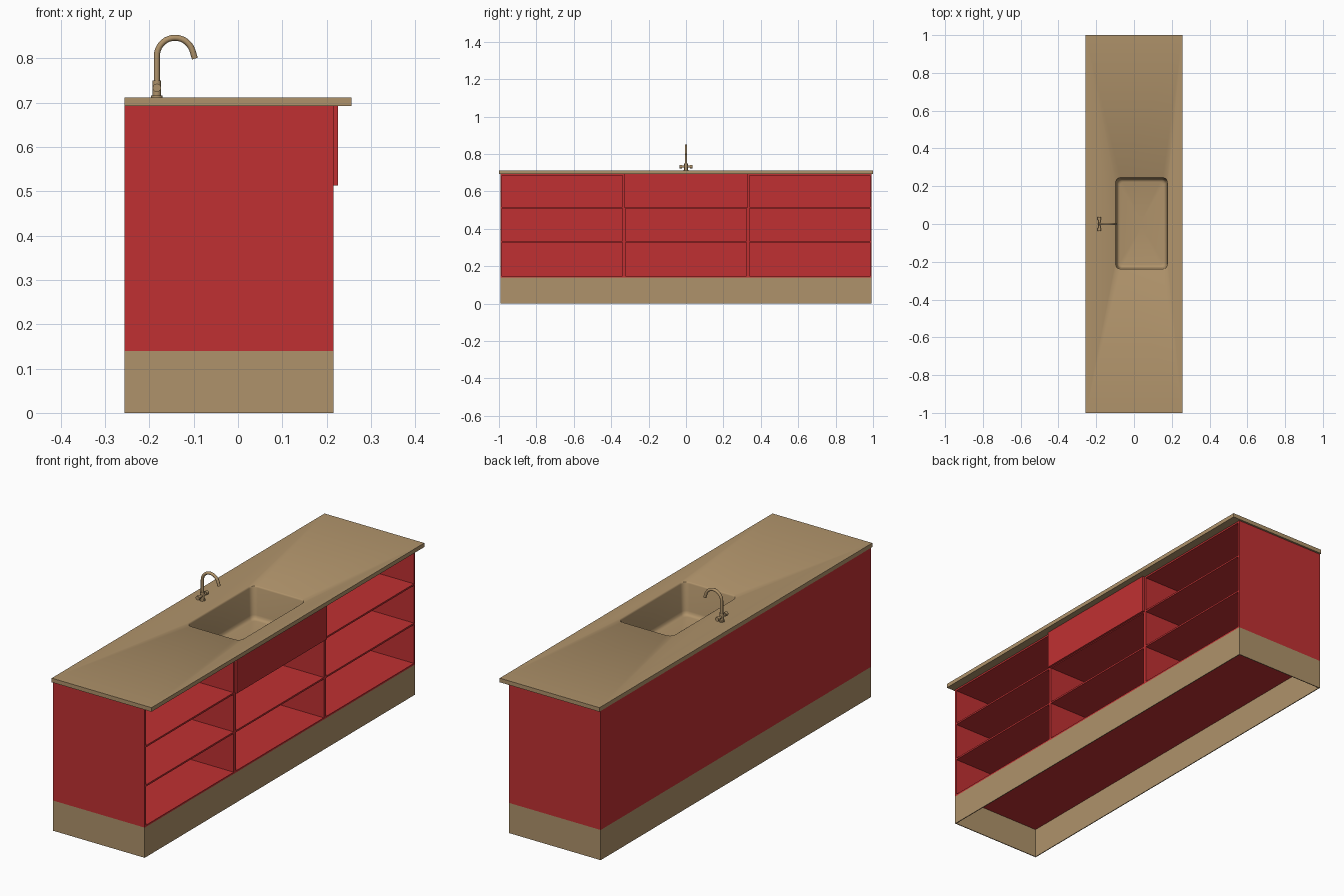
import bpy, bmesh, math
from mathutils import Matrix, Vector

if "Cube" in bpy.data.objects:
    bpy.data.objects.remove(bpy.data.objects["Cube"])


def material(name, rgb):
    m = bpy.data.materials.new(name)
    m.diffuse_color = (*rgb, 1)
    m.use_nodes = True
    m.node_tree.nodes["Principled BSDF"].inputs["Base Color"].default_value = m.diffuse_color
    return m


RED = material("cabinet red", (0.53, 0.03, 0.032))
TAN = material("warm tan", (0.43, 0.29, 0.145))


def finish(bm, name, mat, smooth=False):
    me = bpy.data.meshes.new(name)
    bmesh.ops.recalc_face_normals(bm, faces=bm.faces[:])
    bm.to_mesh(me)
    bm.free()
    ob = bpy.data.objects.new(name, me)
    bpy.context.collection.objects.link(ob)
    me.materials.append(mat)
    if smooth:
        bpy.ops.object.select_all(action='DESELECT')
        ob.select_set(True)
        bpy.context.view_layer.objects.active = ob
        bpy.ops.object.shade_smooth_by_angle(angle=math.radians(35))
    return ob


def box(name, mat, x, y, z):
    bm = bmesh.new()
    size = Matrix.Diagonal((x[1] - x[0], y[1] - y[0], z[1] - z[0], 1))
    mid = Matrix.Translation((sum(x) / 2, sum(y) / 2, sum(z) / 2))
    bmesh.ops.create_cube(bm, size=1, matrix=mid @ size)
    return finish(bm, name, mat)


def rod(name, a, b, r, sides=16):
    a, b = Vector(a), Vector(b)
    d = b - a
    bm = bmesh.new()
    rot = d.to_track_quat('Z', 'Y').to_matrix().to_4x4()
    bmesh.ops.create_cone(bm, cap_ends=True, segments=sides, radius1=r, radius2=r,
                          depth=d.length, matrix=Matrix.Translation((a + b) / 2) @ rot)
    return finish(bm, name, TAN, True)


XB, XF, W = -0.256, 0.215, 0.991      # cabinet back, front, half length
Z0, Z1, ZT = 0.14, 0.692, 0.711       # plinth top, cabinet top, counter top
T = 0.008                             # board thickness

# hollow plinth
for name, x in (("plinth_back", (XB, XB + 0.004)), ("plinth_front", (XF - 0.004, XF))):
    box(name, TAN, x, (-W, W), (0, Z0))
for s in (-1, 1):
    box("plinth_side", TAN, (XB, XF), tuple(sorted((s * W, s * (W - 0.004)))), (0, Z0))

# three open cabinet units
unit = 2 * W / 3
for i in range(3):
    a = -W + i * unit
    b = a + unit
    box("unit_back", RED, (XB, XB + T), (a, b), (Z0, Z1))
    for y in ((a, a + T), (b - T, b)):
        box("unit_side", RED, (XB, XF), y, (Z0, Z1))
    for z in (Z0, 0.327, 0.509):
        box("unit_shelf", RED, (XB + T, XF), (a + T, b - T), (z, z + T))
    if i != 1:
        box("unit_top", RED, (XB + T, XF), (a + T, b - T), (Z1 - T, Z1))

# front panel in front of the sink
box("sink_front_panel", RED, (XF, XF + 0.011), (-unit / 2, unit / 2), (0.513, Z1))


# countertop with moulded basin
def ring(bm, pts, z):
    vs = [bm.verts.new((x, y, z)) for x, y in pts]
    es = [bm.edges.new((vs[i], vs[(i + 1) % len(vs)])) for i in range(len(vs))]
    return vs, es


def rounded(inset, n=6):
    cx, cy, hx, hy, r = 0.04, 0.003, 0.141 - inset, 0.246 - inset, 0.028 - inset * 0.4
    pts = []
    for k, (sx, sy) in enumerate(((1, 1), (-1, 1), (-1, -1), (1, -1))):
        for j in range(n):
            t = math.pi / 2 * (k + j / (n - 1))
            pts.append((cx + sx * (hx - r) + r * math.cos(t), cy + sy * (hy - r) + r * math.sin(t)))
    return pts


def skin(bm, p, q):
    for i in range(len(p)):
        j = (i + 1) % len(p)
        bm.faces.new((p[i], p[j], q[j], q[i]))


bm = bmesh.new()
outer = [(0.256, 1), (-0.256, 1), (-0.256, -1), (0.256, -1)]
top, top_e = ring(bm, outer, ZT)
low, low_e = ring(bm, outer, Z1)
skin(bm, top, low)
rings = [ring(bm, rounded(o), z) for o, z in
         ((0, ZT), (0.003, 0.709), (0.005, 0.704), (0.010, 0.580),
          (0.013, 0.569), (0.019, 0.563), (0.027, 0.561))]
for p, q in zip(rings, rings[1:]):
    skin(bm, p[0], q[0])
hexagon = [(0.04 + 0.016 * math.cos(k * math.pi / 4), 0.016 * math.sin(k * math.pi / 4)) for k in range(8)]
drain, drain_e = ring(bm, hexagon, 0.561)
pit, pit_e = ring(bm, hexagon, 0.555)
skin(bm, drain, pit)
bm.faces.new(pit)
under, under_e = ring(bm, rounded(0), Z1)
for es in (top_e + rings[0][1], rings[-1][1] + drain_e, low_e + under_e):
    bmesh.ops.triangle_fill(bm, use_beauty=True, use_dissolve=False, edges=es)
finish(bm, "countertop_with_basin", TAN, True)

# tap: base, body, cross bar and knobs
FX = -0.183
rod("tap_flange", (FX, 0, ZT), (FX, 0, ZT + 0.005), 0.013)
rod("tap_body", (FX, 0, ZT), (FX, 0, 0.75), 0.0095)
rod("tap_crossbar", (FX, -0.025, 0.733), (FX, 0.025, 0.733), 0.006)
for s in (-1, 1):
    rod("tap_knob", (FX, s * 0.022, 0.733), (FX, s * 0.036, 0.733), 0.0095)

# curved spout
R, cx, cz = 0.041, FX + 0.041, 0.805
path = [(FX, 0.745)]
for k in range(17):
    t = math.radians(180 - 10 * k)
    path.append((cx + R * math.cos(t), cz + R * math.sin(t)))
path.append((-0.097, 0.799))
cu = bpy.data.curves.new("tap_spout", 'CURVE')
cu.dimensions = '3D'
cu.bevel_depth = 0.0068
cu.bevel_resolution = 3
cu.use_fill_caps = True
sp = cu.splines.new('POLY')
sp.points.add(len(path) - 1)
for p, (x, z) in zip(sp.points, path):
    p.co = (x, 0, z, 1)
cu.materials.append(TAN)
ob = bpy.data.objects.new("tap_spout", cu)
bpy.context.collection.objects.link(ob)
bpy.ops.object.select_all(action='DESELECT')
ob.select_set(True)
bpy.context.view_layer.objects.active = ob
bpy.ops.object.convert(target='MESH')
bpy.ops.object.shade_smooth_by_angle(angle=math.radians(40))
